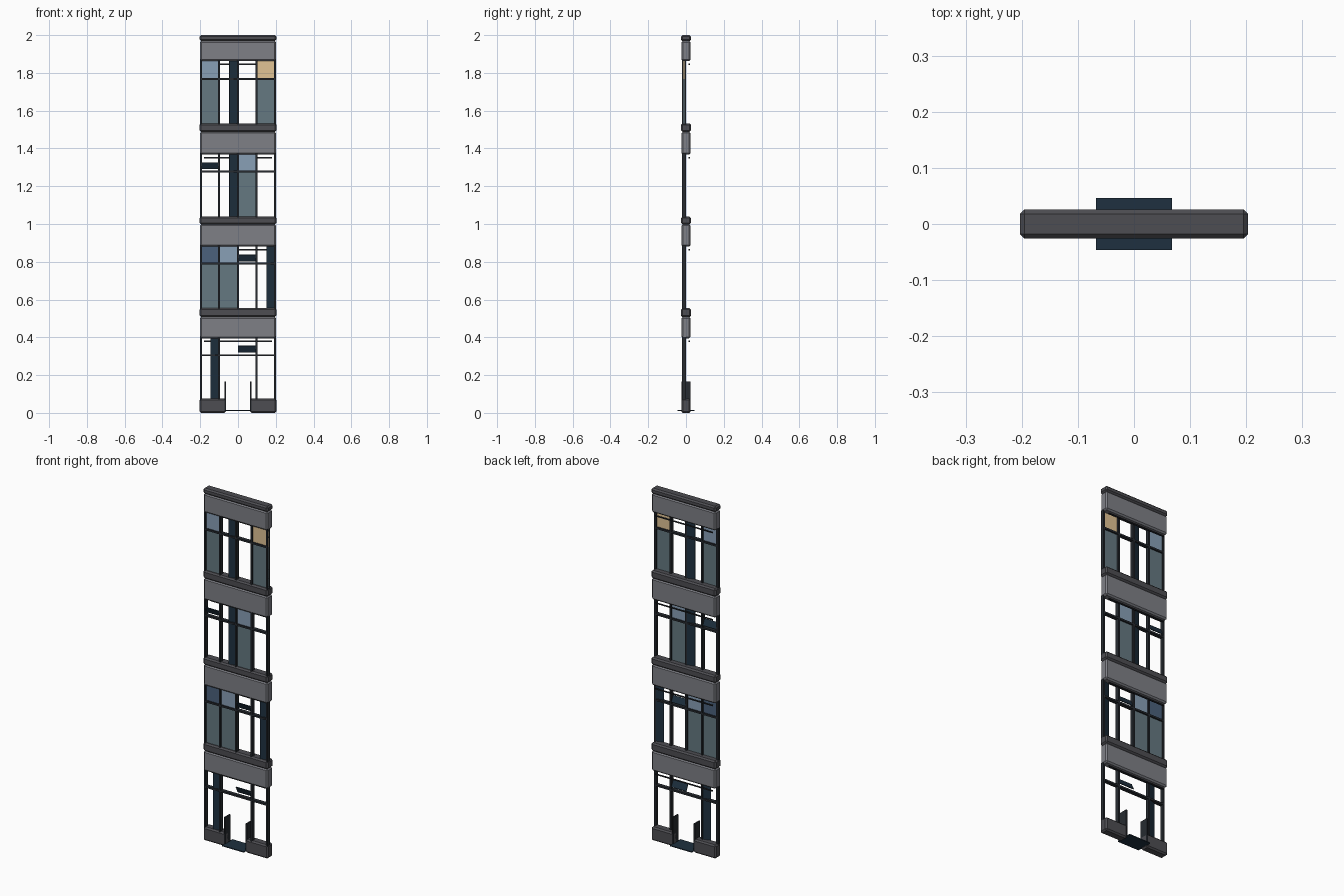
import bpy, math

if "Cube" in bpy.data.objects:
    bpy.data.objects.remove(bpy.data.objects["Cube"])


def material(name, rgb):
    m = bpy.data.materials.new(name)
    m.diffuse_color = (*rgb, 1)
    m.use_nodes = True
    m.node_tree.nodes["Principled BSDF"].inputs["Base Color"].default_value = m.diffuse_color
    return m


TRIM = material("dark_trim", (0.075, 0.075, 0.085))
BAND = material("grey_band", (0.21, 0.215, 0.24))
FRAME = material("frame", (0.02, 0.024, 0.03))
NAVY = material("navy", (0.013, 0.03, 0.05))
GLASS = material("glass", (0.13, 0.19, 0.22))
BLIND = material("pale_blue", (0.25, 0.35, 0.47))
BLUE = material("mid_blue", (0.07, 0.12, 0.2))
CREAM = material("cream", (0.75, 0.55, 0.3))


def box(name, x, y, z, mat, bevel=0.0, rot=(0, 0, 0)):
    """Box from (min, max) ranges, optionally chamfered and rotated."""
    bpy.ops.mesh.primitive_cube_add(size=1)
    o = bpy.context.object
    o.name = name
    size = [r[1] - r[0] for r in (x, y, z)]
    for v in o.data.vertices:
        v.co = [c * s for c, s in zip(v.co, size)]
    o.location = [(r[0] + r[1]) / 2 for r in (x, y, z)]
    o.rotation_euler = rot
    o.data.materials.append(mat)
    if bevel:
        b = o.modifiers.new("chamfer", 'BEVEL')
        b.width = bevel
        b.segments = 1
    return o


W, D = 0.203, 0.026
FY = (-0.021, 0.0)          # frame depth
PY = (-0.013, -0.009)       # pane depth
BAYS = [(-0.2, -0.1), (-0.1, 0.0), (0.0, 0.098), (0.098, 0.2)]

# per floor: window bottom, window top, band top, trim top, transom height
FLOORS = [(0.075, 0.395, 0.507, 0.555, 0.305),
          (0.555, 0.88, 0.997, 1.04, 0.79),
          (1.04, 1.367, 1.487, 1.533, 1.277),
          (1.533, 1.862, 1.968, 2.0, 1.767)]
# glazed bays, upper pane colours, narrow open casement, open vent bay
LOWER = [[], [0, 1], [2], [0, 3]]
UPPER = [{}, {0: BLUE, 1: BLIND}, {2: BLIND}, {0: BLIND, 3: CREAM}]
CASEMENT = [(-0.146, -0.1), (0.15, 0.196), (-0.047, 0.0), (-0.047, 0.0)]
VENT = [(2, 0.338), (2, 0.82), (0, 1.308), None]

for i, (z0, z1, zb, zt, tr) in enumerate(FLOORS):
    n = f"floor{i + 1}_"
    # spandrel band and projecting trim
    box(n + "band", (-W + 0.002, W - 0.002), (-D + 0.002, D - 0.002), (z1, zb + 0.002), BAND, 0.008)
    box(n + "trim", (-W, W), (-D, D), (zb, zt), TRIM, 0.008)
    # window frame
    for s in (-1, 1):
        box(n + "side_post", sorted((s * 0.2, s * 0.19)), FY, (z0 - 0.01, z1 + 0.01), FRAME)
    for x in ([-0.1, 0.098] if i == 0 else [-0.1, 0.0, 0.098]):
        box(n + "mullion", (x - 0.005, x + 0.005), FY, (z0 - 0.01, z1 + 0.01), FRAME)
    box(n + "transom", (-0.195, 0.195), FY, (tr - 0.005, tr + 0.005), FRAME)
    box(n + "rear_rail", (-0.18, 0.18), (0.014, 0.02), (z1 - 0.019, z1 - 0.013), FRAME)
    # panes
    for b in LOWER[i]:
        box(n + "lower_pane", BAYS[b], PY, (z0, tr), GLASS)
    for b, mat in UPPER[i].items():
        box(n + "upper_pane", BAYS[b], PY, (tr, z1), mat)
    # open casement and tilted vent
    box(n + "casement", CASEMENT[i], PY, (z0, z1), NAVY, rot=(0, 0, math.radians(15)))
    if VENT[i]:
        b, z = VENT[i]
        box(n + "vent", BAYS[b], PY, (z - 0.019, z + 0.019), NAVY, rot=(math.radians(25), 0, 0))

# plinth blocks and door jambs either side of the entrance
for s in (-1, 1):
    box("plinth", sorted((s * 0.064, s * W)), (-D + 0.001, D - 0.001), (0, 0.077), TRIM, 0.008)
    box("door_jamb", sorted((s * 0.064, s * 0.072)), (-0.024, 0.024), (0.008, 0.165), FRAME)

# entrance floor plate
box("entrance_plate", (-0.068, 0.068), (-0.046, 0.046), (0.01, 0.015), NAVY)
